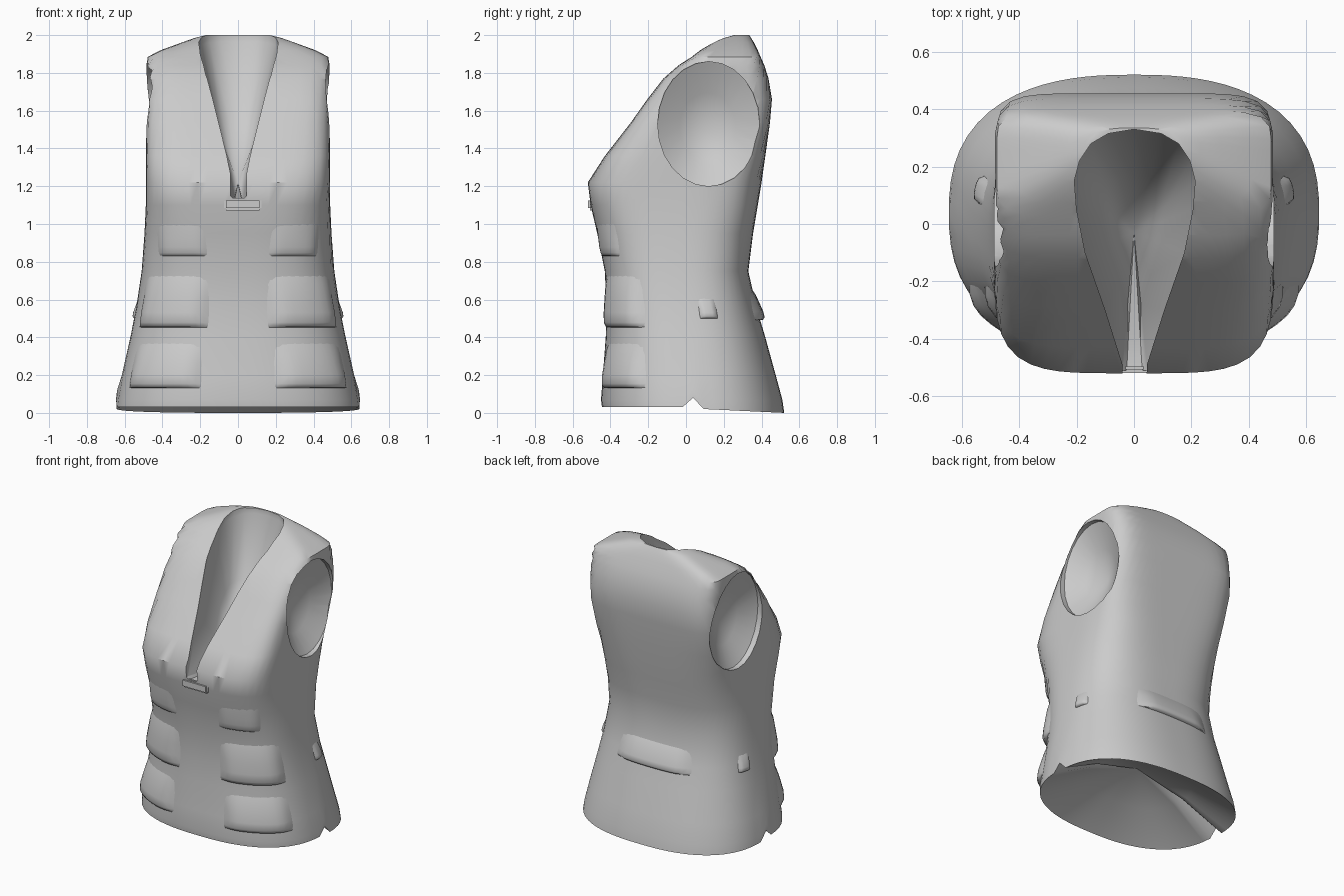
import bpy, bmesh, math
from mathutils import Vector

if "Cube" in bpy.data.objects:
    bpy.data.objects.remove(bpy.data.objects["Cube"])

# Body stations: z, half width, front y, back y, squareness
ROWS = [(0.0, .645, -.445, .52, 2.5), (.07, .64, -.45, .51, 2.5), (.2, .615, -.44, .475, 2.5),
        (.4, .57, -.425, .42, 2.6), (.55, .54, -.42, .375, 2.7), (.75, .51, -.43, .33, 2.9),
        (.95, .495, -.47, .355, 3.3), (1.1, .488, -.505, .38, 3.9), (1.22, .488, -.52, .40, 4.4),
        (1.36, .488, -.43, .42, 5.5), (1.54, .485, -.29, .445, 7), (1.66, .482, -.205, .455, 7),
        (1.77, .483, -.12, .437, 7), (1.84, .485, -.04, .415, 7), (1.885, .478, .03, .395, 7),
        (1.92, .41, .075, .38, 6), (1.96, .30, .14, .36, 4.5), (1.985, .23, .18, .345, 3),
        (2.0, .17, .21, .335, 2.5)]
SEG = 72


def surface(a, z):
    """Point on the body at polar angle a (degrees, -90 = front) and height z."""
    for lo, hi in zip(ROWS, ROWS[1:]):
        if z <= hi[0]:
            break
    t = max(0, min(1, (z - lo[0]) / (hi[0] - lo[0])))
    _, w, f, b, n = [p + (q - p) * t for p, q in zip(lo, hi)]
    c, s = math.cos(math.radians(a)), math.sin(math.radians(a))
    r = (abs(c / w) ** n + abs(2 * s / (b - f)) ** n) ** (-1 / n)
    return Vector((r * c, (f + b) / 2 + r * s, z))


def make(name, verts, faces):
    me = bpy.data.meshes.new(name)
    me.from_pydata(verts, [], faces)
    bm = bmesh.new()
    bm.from_mesh(me)
    bmesh.ops.recalc_face_normals(bm, faces=bm.faces)
    bm.to_mesh(me)
    bm.free()
    ob = bpy.data.objects.new(name, me)
    bpy.context.collection.objects.link(ob)
    return ob


def activate(ob):
    bpy.ops.object.select_all(action='DESELECT')
    ob.select_set(True)
    bpy.context.view_layer.objects.active = ob


def smooth(ob, angle=40):
    activate(ob)
    bpy.ops.object.shade_smooth_by_angle(angle=math.radians(angle))


def loft(name, rings, apex):
    """Closed solid: rings bridged in order, a hollow bowl at the first, flat cap on the last."""
    n = len(rings[0])
    rim = sum(rings[0], Vector()) / n
    mid = [p.lerp(apex, .45) + (apex - rim) * .12 for p in rings[0]]
    rings = [mid] + rings
    vs = [p for ring in rings for p in ring] + [apex]
    fs = [[i, (i + 1) % n, len(vs) - 1] for i in range(n)]
    for r in range(len(rings) - 1):
        for i in range(n):
            j = (i + 1) % n
            fs.append([r * n + i, r * n + j, (r + 1) * n + j, (r + 1) * n + i])
    fs.append(list(range((len(rings) - 1) * n, len(rings) * n)))
    return make(name, vs, fs)


# Vest body: stacked rings, hollowed underneath, hem with small side slits
rings = [[surface(i * 360 / SEG, row[0]) for i in range(SEG)] for row in ROWS]
for i, p in enumerate(rings[0]):
    p.z = .03 if p.y < 0 else .025 - .025 * p.y / .52
    if i % (SEG // 2) == 0:
        p.z, rings[1][i].z = .08, .12
vest = loft("vest_body", rings, Vector((0, .03, .28)))

# Neck opening cutter: teardrop plan (x, y, rim height) with a bowl below the rim
half = [(.035, -.7, 1.15), (.04, -.49, 1.15), (.1, -.3, 1.49), (.17, -.1, 1.76), (.2, .05, 1.87),
        (.208, .15, 1.93), (.19, .22, 1.95), (.15, .28, 1.96), (.09, .315, 1.965)]
plan = [Vector((x + .005, y, z)) for x, y, z in half] + [Vector((0, .33, 1.965))]
plan += [Vector((-x, y, z)) for x, y, z in reversed(half)]
top = [Vector((p.x, p.y, 2.3)) for p in plan]
cutters = [loft("neck_cutter", [plan, top], Vector((0, -.03, 1.22)))]

# Armhole cutters: oval tubes ending in a shallow bowl
for side in (1, -1):
    oval = [(.12 + .27 * math.cos(k * math.pi / 12), 1.53 + .33 * math.sin(k * math.pi / 12))
            for k in range(24)]
    tube = [[Vector((x * side, y, z)) for y, z in oval] for x in (.45, .8)]
    cutters.append(loft("armhole_cutter", tube, Vector((.31 * side, .11, 1.5))))

for cut in cutters:
    m = vest.modifiers.new("opening", 'BOOLEAN')
    m.operation, m.solver, m.object = 'DIFFERENCE', 'EXACT', cut
    cut.hide_render = True
activate(vest)
for name in [m.name for m in vest.modifiers]:
    bpy.ops.object.modifier_apply(modifier=name)
for cut in cutters:
    bpy.data.objects.remove(cut)
smooth(vest)


def pouch(name, a0, a1, z0, z1, depth, nu=12):
    """Soft pocket hugging the body: full at the lower edge, fading upward."""
    profile = [(0, -.15), (.02, .55), (.1, .95), (.28, 1), (.55, .7), (.8, .35), (1, -.15)]
    vs, fs = [], []
    for v, d in profile:
        for k in range(nu + 1):
            u = k / nu
            edge = min(1, 5 * u, 5 * (1 - u)) ** .8
            p = surface(a0 + (a1 - a0) * u, z0 + (z1 - z0) * v)
            out = Vector((p.x, p.y, 0)).normalized()
            vs.append(p + out * (depth * d * edge - .006 * (1 - edge)))
    w = nu + 1
    for r in range(len(profile) - 1):
        for k in range(nu):
            fs.append([r * w + k, r * w + k + 1, (r + 1) * w + k + 1, (r + 1) * w + k])
    ob = make(name, vs, fs)
    smooth(ob, 55)


# Front pockets and side tabs, mirrored left and right
for tag, flip in (("right", lambda a: a), ("left", lambda a: 180 - a)):
    pouch("chest_flap_" + tag, flip(-69), flip(-34), .83, 1.0, .014)
    pouch("middle_pocket_" + tag, flip(-70), flip(-20), .45, .74, .036)
    pouch("lower_pocket_" + tag, flip(-68), flip(-21), .13, .38, .034)
    pouch("side_tab_" + tag, flip(9), flip(20), .5, .61, .02, 6)

# Waist strap across the back
pouch("back_strap", 52, 130, .49, .66, .03, 16)

# Front clasp
bm = bmesh.new()
bmesh.ops.create_cube(bm, size=1)
bmesh.ops.scale(bm, vec=(.2, .035, .065), verts=bm.verts)
bmesh.ops.bevel(bm, geom=bm.edges[:], offset=.012, segments=2, affect='EDGES')
me = bpy.data.meshes.new("front_clasp")
bm.to_mesh(me)
bm.free()
clasp = bpy.data.objects.new("front_clasp", me)
clasp.location = (.025, -.502, 1.105)
bpy.context.collection.objects.link(clasp)
smooth(clasp)
